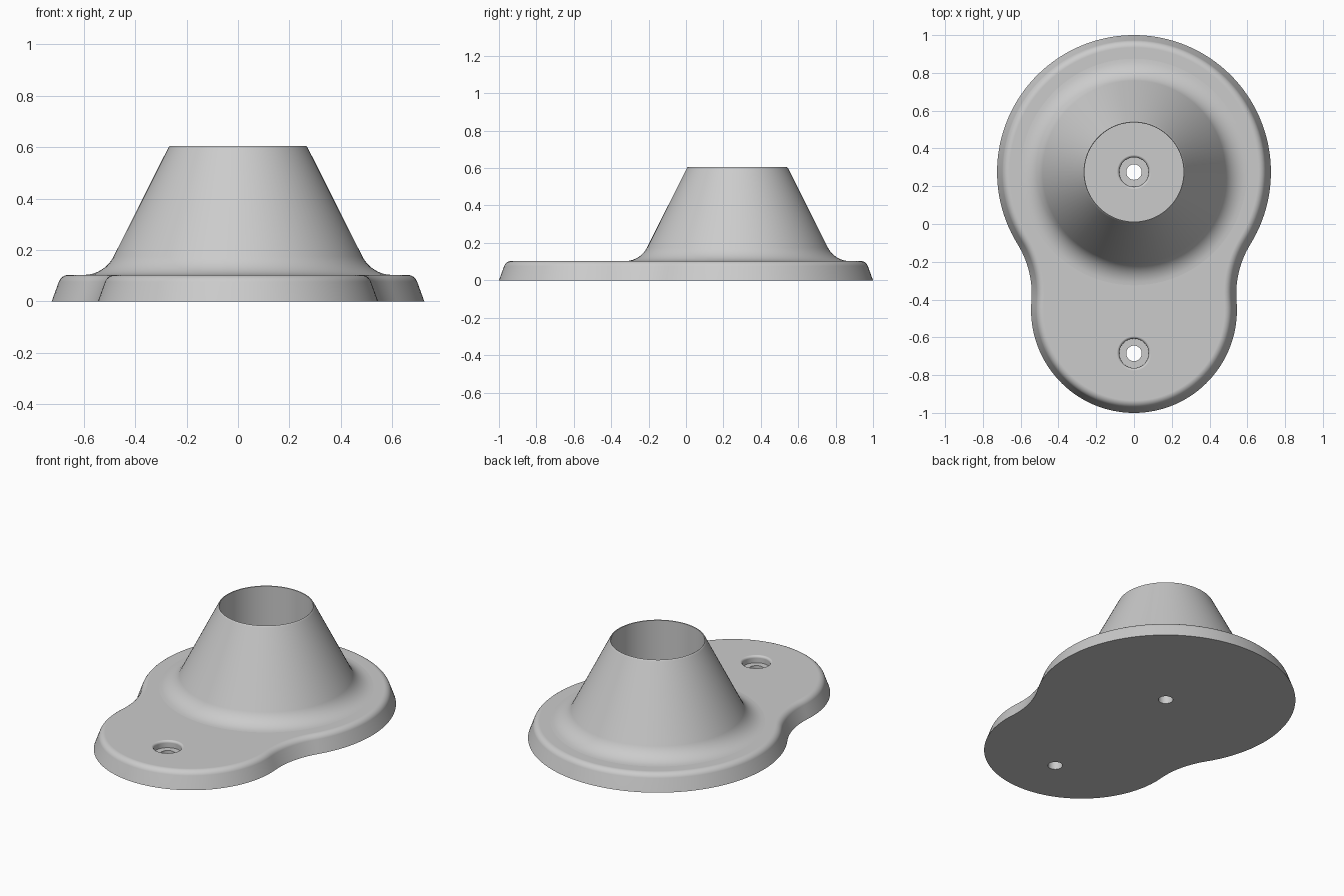
import bpy, bmesh, math
from math import sin, cos, radians, pi

if "Cube" in bpy.data.objects:
    bpy.data.objects.remove(bpy.data.objects["Cube"])

Z_TOP = 0.103                  # plate thickness
BIG_Y, BIG_R = 0.275, 0.725    # large lobe, also the socket axis
SMALL_Y, SMALL_R = -0.455, 0.545
NECK_R = 0.5                   # concave blend between the lobes
HOLES = {"socket": 0.275, "lobe": -0.685}

grey = bpy.data.materials.new("light grey")
grey.diffuse_color = (0.6, 0.6, 0.6, 1)
grey.use_nodes = True
grey.node_tree.nodes["Principled BSDF"].inputs["Base Color"].default_value = grey.diffuse_color


def arc(cx, cy, r, a0, a1, n):
    """n + 1 points on an arc, angles in degrees."""
    steps = [radians(a0 + (a1 - a0) * i / n) for i in range(n + 1)]
    return [(cx + r * cos(a), cy + r * sin(a)) for a in steps]


def make_object(name, bm):
    bmesh.ops.recalc_face_normals(bm, faces=bm.faces)
    mesh = bpy.data.meshes.new(name)
    bm.to_mesh(mesh)
    bm.free()
    mesh.materials.append(grey)
    ob = bpy.data.objects.new(name, mesh)
    bpy.context.collection.objects.link(ob)
    return ob


def bridge(bm, a, b):
    n = len(a)
    for i in range(n):
        j = (i + 1) % n
        bm.faces.new((a[i], a[j], b[j], b[i]))


def lathe(name, profile, y, n, closed):
    """Revolve (radius, z) points about a vertical axis; cap or close the ends."""
    bm = bmesh.new()
    rings = [[bm.verts.new((r * cos(2 * pi * i / n), y + r * sin(2 * pi * i / n), z))
              for i in range(n)] for r, z in profile]
    for a, b in zip(rings, rings[1:]):
        bridge(bm, a, b)
    if closed:
        bridge(bm, rings[-1], rings[0])
    else:
        bm.faces.new(rings[0])
        bm.faces.new(rings[-1])
    return make_object(name, bm)


def outline(inset):
    """Two-lobed plate outline, moved inward by inset."""
    d = BIG_Y - SMALL_Y
    p, q = SMALL_R + NECK_R, BIG_R + NECK_R
    dy = (p * p - q * q + d * d) / (2 * d)
    nx, ny = math.sqrt(p * p - dy * dy), SMALL_Y + dy
    a_small = math.degrees(math.atan2(ny - SMALL_Y, nx))
    a_big = math.degrees(math.atan2(ny - BIG_Y, nx))
    right = arc(0, SMALL_Y, SMALL_R - inset, -90, a_small, 32)
    right += arc(nx, ny, NECK_R + inset, 180 + a_small, 180 + a_big, 14)[1:]
    right += arc(0, BIG_Y, BIG_R - inset, a_big, 90, 44)[1:]
    return right + [(-x, y) for x, y in right[-2:0:-1]]


def smooth(ob):
    bpy.ops.object.select_all(action='DESELECT')
    ob.select_set(True)
    bpy.context.view_layer.objects.active = ob
    bpy.ops.object.shade_smooth_by_angle(angle=radians(30))
    mod = ob.modifiers.new("even shading", 'WEIGHTED_NORMAL')
    mod.keep_sharp = True


# Base plate: drafted side with a rounded top edge
edge_r, draft = 0.04, 20
cz = Z_TOP - edge_r
start_z = cz + edge_r * sin(radians(draft))
c_in = start_z * math.tan(radians(draft)) + edge_r * cos(radians(draft))
side = [(0, 0)] + arc(c_in, cz, edge_r, 180 - draft, 90, 7)
bm = bmesh.new()
rings = [[bm.verts.new((x, y, z)) for x, y in outline(o)] for o, z in side]
for a, b in zip(rings, rings[1:]):
    bridge(bm, a, b)
bm.faces.new(rings[0])
bm.faces.new(rings[-1])
base = make_object("base_plate", bm)

# Counterbored screw holes with rounded rims
hole = [(0.041, -0.05), (0.041, 0.06), (0.078, 0.06)]
hole += arc(0.092, 0.0892, 0.014, 180, 90, 5) + [(0.092, 0.15)]
for label, y in HOLES.items():
    cutter = lathe(label + "_hole_cutter", hole, y, 40, False)
    cutter.hide_render = True
    mod = base.modifiers.new("hole", 'BOOLEAN')
    mod.operation, mod.solver, mod.object = 'DIFFERENCE', 'EXACT', cutter
    bpy.context.view_layer.objects.active = base
    bpy.ops.object.modifier_apply(modifier=mod.name)
    bpy.data.objects.remove(cutter)
smooth(base)

# Conical socket: straight bore, tapered wall, flared foot
wall = [(0.262, Z_TOP - 0.004), (0.262, 0.603), (0.265, 0.605), (0.268, 0.603)]
wall += [(0.272, 0.596)]
wall += arc(0.60, Z_TOP + 0.13, 0.13, 206.6, 270, 8) + [(0.60, Z_TOP - 0.004)]
smooth(lathe("conical_socket", wall, BIG_Y, 96, True))
